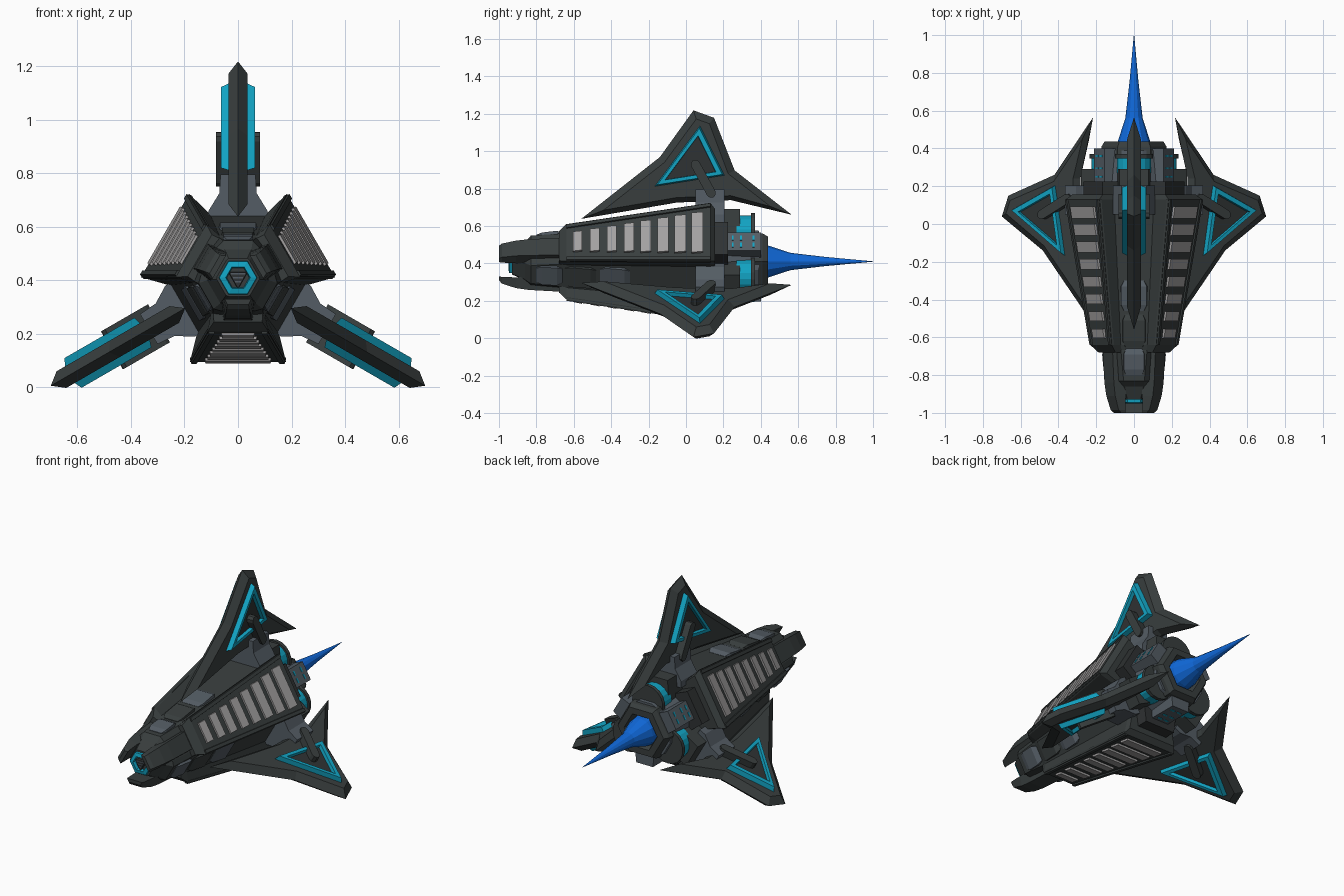
import bpy, bmesh, math
from mathutils import Matrix, Vector

if "Cube" in bpy.data.objects:
    bpy.data.objects.remove(bpy.data.objects["Cube"])

AXIS_Z = 0.41          # the ship has three-fold symmetry about a line along y
FIN = (0, 120, 240)    # directions of the fins (degrees from up)
VENT = (60, 180, 300)  # directions of the vents


def material(name, col):
    m = bpy.data.materials.new(name)
    m.diffuse_color = (*col, 1)
    m.use_nodes = True
    m.node_tree.nodes["Principled BSDF"].inputs["Base Color"].default_value = m.diffuse_color
    return m


HULL = material("dark hull", (0.040, 0.048, 0.048))
DEEP = material("deep charcoal", (0.028, 0.032, 0.033))
STEEL = material("blue grey steel", (0.088, 0.108, 0.128))
SLAT = material("pale grey slat", (0.36, 0.35, 0.35))
CYAN = material("cyan glow", (0.006, 0.37, 0.55))
FLAME = material("blue flame", (0.005, 0.14, 0.70))


def loft(name, rings, mat, angles=(0,), closed=False):
    """Skin rings of (x, y, distance) points, one object per angle round the axis."""
    for i, a in enumerate(angles):
        bm = bmesh.new()
        vs = [[bm.verts.new(p) for p in r] for r in rings]
        n, k = len(rings[0]), len(rings)
        for j in range(k if closed else k - 1):
            lo, hi = vs[j], vs[(j + 1) % k]
            for q in range(n):
                bm.faces.new((lo[q], lo[(q + 1) % n], hi[(q + 1) % n], hi[q]))
        if not closed:
            bm.faces.new(vs[0])
            bm.faces.new(vs[-1])
        bmesh.ops.recalc_face_normals(bm, faces=bm.faces)
        bm.transform(Matrix.Translation((0, 0, AXIS_Z)) @ Matrix.Rotation(math.radians(a), 4, 'Y'))
        me = bpy.data.meshes.new(name)
        bm.to_mesh(me)
        bm.free()
        me.materials.append(mat)
        ob = bpy.data.objects.new(name if len(angles) == 1 else f"{name}_{i + 1}", me)
        bpy.context.collection.objects.link(ob)


def quad(y, w_in, d_in, w_out, d_out):
    """Trapezoid section across y."""
    return [(-w_in, y, d_in), (w_in, y, d_in), (w_out, y, d_out), (-w_out, y, d_out)]


def box(name, w, y0, y1, d0, d1, mat, angles, x=0, bevel=0.0):
    rings = [quad(y, w, d0, w - bevel, d1) for y in (y0, y1)]
    loft(name, [[(p[0] + x, p[1], p[2]) for p in r] for r in rings], mat, angles)


def lathe(name, prof, sides, mat, angles=(0,), d=0, phase=0.0):
    rings = []
    for y, r in prof:
        t = [2 * math.pi * i / sides + math.radians(phase) for i in range(sides)]
        rings.append([(r * math.sin(a), y, d + r * math.cos(a)) for a in t])
    loft(name, rings, mat, angles)


def tri_ring(y, fw, fd, vw, vd):
    """Twelve-point section: a flat of half width fw toward fins, vw toward vents."""
    pts = []
    for k in range(6):
        w, d = (fw, fd) if k % 2 == 0 else (vw, vd)
        a = math.radians(60 * k)
        for x in (-w, w):
            pts.append((x * math.cos(a) + d * math.sin(a), y, d * math.cos(a) - x * math.sin(a)))
    return pts


# Hull, flaring toward the back
loft("main_hull", [tri_ring(-0.68, .065, .145, .09, .165),
                   tri_ring(-0.64, .07, .158, .114, .202),
                   tri_ring(0.13, .105, .238, .18, .315),
                   tri_ring(0.155, .10, .225, .16, .285)], HULL)

# Nose block and its three claws
loft("nose", [tri_ring(-0.66, .07, .150, .065, .14), tri_ring(-0.83, .055, .138, .06, .125),
              tri_ring(-0.86, .05, .105, .05, .10), tri_ring(-0.93, .035, .072, .035, .07)], HULL)
loft("nose_claw", [quad(y, w, a, w * .78, b) for y, w, a, b in
                   ((-.66, .068, .08, .162), (-.84, .064, .08, .152), (-.91, .06, .085, .142),
                    (-.985, .054, .082, .118), (-1.0, .05, .08, .10))], HULL, VENT)
lathe("nose_glow_ring", [(-.90, .075), (-.945, .07), (-.95, .046), (-.93, .042)], 6, CYAN, phase=30)
lathe("muzzle", [(-.92, .045), (-.945, .04)], 3, DEEP, phase=180)
for i in range(3):
    box(f"muzzle_bar_{i + 1}", .026 - .007 * i, -.95, -.93, .012 - .015 * i, .018 - .015 * i, STEEL, (0,))


# Steel panels lying in the grooves under the fins
def groove_panel(name, w, y0, y1, d0, d1, mat):
    loft(name, [quad(y0, w * .75, d0 - .03, w * .7, d0), quad(y0 + .03, w, d0 - .03, w * .9, d0 + .012),
                quad(y1 - .03, w, d1 - .03, w * .9, d1 + .012), quad(y1, w * .75, d1 - .03, w * .7, d1)],
         mat, FIN)


groove_panel("canopy_panel", .06, -.80, -.66, .143, .152, STEEL)
groove_panel("canopy_rear_panel", .066, -.65, -.48, .158, .175, HULL)
groove_panel("groove_panel", .075, -.46, -.30, .178, .195, STEEL)

# Eight slats on each vent face
for i in range(8):
    y = -0.58 + 0.0915 * i
    f = (y + 0.64) / 0.77
    w, d, h = .066 + .062 * i / 7, .202 + .113 * f, .024 + .007 * i / 7
    loft(f"vent_slat_{i + 1}", [quad(y - h, w, d - .03, w - .006, d + .006),
                                quad(y + h, w, d - .03, w - .006, d + .016)], SLAT, VENT)
# Raised rims alongside the slats
for s in (-1, 1):
    loft("vent_rim_left" if s < 0 else "vent_rim_right",
         [[(s * (w - e), y, d + o) for e, o in ((.0, -.012), (.03, -.012), (.025, .008), (.006, .008))]
          for y, w, d in ((-.64, .114, .202), (.13, .18, .315))], HULL, VENT)

# Fins: knife-edged plates, outline in (y, distance)
EDGE = [(-.56, .228), (-.14, .558), (.04, .808), (.15, .768), (.26, .487),
        (.565, .25), (.24, .328), (-.05, .315)]
FLAT = [(-.44, .275), (-.115, .53), (.055, .762), (.125, .737), (.225, .47),
        (.45, .295), (.24, .352), (-.05, .342)]
loft("fin", [[(x, y, d) for y, d in o] for x, o in ((-.036, FLAT), (0, EDGE), (.036, FLAT))], HULL, FIN)

# Glowing triangular frames with a dark middle, on both sides of each fin
TRI = [Vector((-.17, .40)), Vector((.075, .728)), Vector((.207, .46))]
MID = sum(TRI, Vector((0, 0))) / 3


def tri(x, s):
    return [(x, *(MID + (p - MID) * s)) for p in TRI]


for s, side in ((-1, "left"), (1, "right")):
    loft("fin_glow_frame_" + side, [tri(s * .03, 1), tri(s * .064, .92), tri(s * .064, .72), tri(s * .03, .70)],
         CYAN, FIN, closed=True)
    loft("fin_inner_plate_" + side, [tri(s * .03, .72), tri(s * .042, .71)], DEEP, FIN)
    # Slanted brace with rounded ends
    a, b, r = Vector((.05, .52)), Vector((.135, .365)), .025
    u = (a - b).normalized()
    v = Vector((-u.y, u.x))
    prof = []
    for c, g in ((a, 1), (b, -1)):
        for t in (-90, -45, 0, 45, 90):
            t = math.radians(t)
            prof.append(c + g * r * (u * math.cos(t) + v * math.sin(t)))
    loft("fin_brace_" + side, [[(s * x, *p) for p in prof] for x in (.034, .082)], HULL, FIN)

# Steel roots that carry the fins
loft("fin_root", [[(x, y, d) for x, d in ((-.11, .21), (-.11, .25), (-.07, .315), (-.065, .385),
                                          (.065, .385), (.07, .315), (.11, .25), (.11, .21))]
                  for y in (.05, .205)], STEEL, FIN)

# Engine: core, dark housings, steel blocks, glowing drums
lathe("engine_core", [(.13, .19), (.39, .17)], 12, STEEL, phase=15)
box("engine_housing", .09, .14, .29, .10, .28, HULL, FIN, bevel=.012)
box("engine_side_housing", .12, .14, .225, .10, .25, DEEP, VENT, bevel=.02)
box("engine_block", .068, .16, .40, .10, .213, STEEL, VENT, bevel=.012)
for i, y in enumerate((.25, .295, .36)):
    for s in (-1, 1):
        box(f"block_light_{i + 1}{'a' if s < 0 else 'b'}", .014, y - .005, y + .005, .21, .216, CYAN, VENT, x=s * .022)
lathe("glow_drum", [(.27, .092), (.35, .092)], 18, CYAN, FIN, d=.155)
lathe("drum_flange", [(.348, .103), (.370, .103)], 18, HULL, FIN, d=.155)

# Hexagonal nozzle and exhaust flame
lathe("nozzle", [(.36, .178), (.41, .172), (.438, .155), (.438, .112), (.40, .095)], 6, HULL, phase=30)
lathe("exhaust_flame", [(.40, .09), (.44, .085), (.56, .046), (.75, .024), (1.0, .001)], 12, FLAME)
